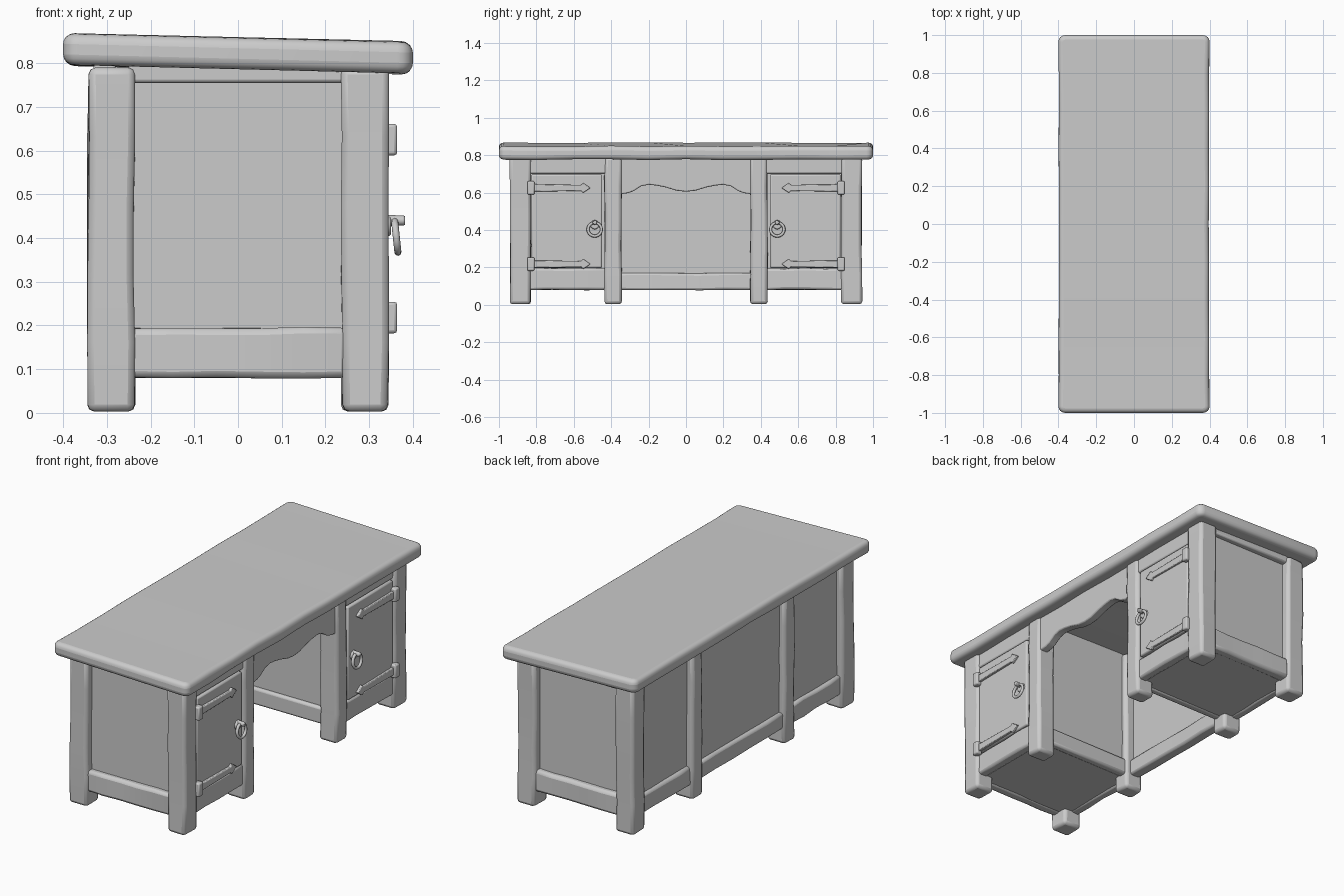
import bpy, bmesh, math, random
from mathutils import Vector, Matrix

random.seed(4)
cube = bpy.data.objects.get("Cube")
if cube:
    bpy.data.objects.remove(cube, do_unlink=True)

mat = bpy.data.materials.new("worn grey wood")
mat.use_nodes = True
GREY = (0.6, 0.6, 0.6, 1)
mat.diffuse_color = GREY
mat.node_tree.nodes["Principled BSDF"].inputs["Base Color"].default_value = GREY


def finish(name, bm, bevel=0.0, segments=2):
    """Turn a bmesh into a shaded object with softened edges."""
    bmesh.ops.recalc_face_normals(bm, faces=bm.faces)
    me = bpy.data.meshes.new(name)
    bm.to_mesh(me)
    bm.free()
    me.materials.append(mat)
    ob = bpy.data.objects.new(name, me)
    bpy.context.collection.objects.link(ob)
    if bevel:
        mod = ob.modifiers.new("soft edges", 'BEVEL')
        mod.width, mod.segments, mod.angle_limit = bevel, segments, math.radians(40)
    bpy.ops.object.select_all(action='DESELECT')
    ob.select_set(True)
    bpy.context.view_layer.objects.active = ob
    bpy.ops.object.shade_smooth_by_angle(angle=math.radians(40))
    return ob


def board(name, x, y, z, bevel=0.012, cuts=0, wear=0.0):
    """Box from ranges; optional cuts along its longest side are jittered as wear."""
    bm = bmesh.new()
    bmesh.ops.create_cube(bm, size=1)
    lo = Vector((x[0], y[0], z[0]))
    size = Vector((x[1], y[1], z[1])) - lo
    for v in bm.verts:
        v.co = Vector(lo[i] + size[i] * (v.co[i] + 0.5) for i in range(3))
    if cuts:
        axis = max(range(3), key=lambda i: size[i])
        for k in range(1, cuts + 1):
            point = lo.copy()
            point[axis] += size[axis] * k / (cuts + 1)
            normal = Vector(float(i == axis) for i in range(3))
            bmesh.ops.bisect_plane(bm, geom=bm.verts[:] + bm.edges[:] + bm.faces[:],
                                   plane_co=point, plane_no=normal)
        for v in bm.verts:
            v.co += Vector(0 if i == axis else random.uniform(-wear, wear) for i in range(3))
    return finish(name, bm, bevel)


# Table top: rounded slab, sloping a little towards the door side
bm = bmesh.new()
bmesh.ops.create_cube(bm, size=1)
for v in bm.verts:
    v.co = Vector((v.co.x * 0.8, v.co.y * 2, 0.822 + v.co.z * 0.072))
upright = [e for e in bm.edges if abs(e.verts[0].co.z - e.verts[1].co.z) > 0.01]
bmesh.ops.bevel(bm, geom=upright, offset=0.035, segments=4, profile=0.5, affect='EDGES')
for k in range(-4, 5):
    bmesh.ops.bisect_plane(bm, geom=bm.verts[:] + bm.edges[:] + bm.faces[:],
                           plane_co=(0, k * 0.2, 0), plane_no=(0, 1, 0))
for v in bm.verts:
    v.co.z -= v.co.x * 0.025
    if abs(v.co.y) < 0.9:
        v.co.x -= math.copysign(random.uniform(0, 0.005), v.co.x)
        v.co.z += random.uniform(-0.003, 0.003)
finish("table_top", bm, 0.024, 4)

# Eight chunky legs
for row, x in (("front", (0.237, 0.343)), ("back", (-0.343, -0.237))):
    for side, s in (("left", 1), ("right", -1)):
        for place, near, far in (("outer", 0.83, 0.94), ("inner", 0.345, 0.435)):
            board(f"{row}_{side}_{place}_leg", x, sorted((s * near, s * far)),
                  (0.003, 0.79), 0.016, 4, 0.003)

# Two cupboards, mirrored across the knee space
for side, s in (("left", 1), ("right", -1)):
    def span(a, b):
        return sorted((s * a, s * b))

    board(f"{side}_end_panel", (-0.26, 0.26), span(0.87, 0.895), (0.1, 0.79), 0)
    board(f"{side}_end_rail", (-0.25, 0.25), span(0.87, 0.927), (0.08, 0.195), 0.015, 4, 0.003)
    board(f"{side}_end_top_rail", (-0.25, 0.25), span(0.87, 0.925), (0.755, 0.8), 0.008)
    board(f"{side}_inner_panel", (-0.3, 0.26), span(0.375, 0.4), (0.1, 0.79), 0)
    board(f"{side}_inner_rail", (-0.25, 0.25), span(0.355, 0.4), (0.08, 0.17), 0.012)
    board(f"{side}_cupboard_floor", (-0.32, 0.32), span(0.37, 0.9), (0.085, 0.11), 0)
    board(f"{side}_back_panel", (-0.31, -0.285), span(0.4, 0.87), (0.1, 0.79), 0)
    board(f"{side}_back_rail", (-0.33, -0.28), span(0.42, 0.85), (0.08, 0.18), 0.012, 3, 0.003)
    board(f"{side}_back_top_rail", (-0.33, -0.28), span(0.42, 0.85), (0.755, 0.8), 0.008)

    # Door with its frame
    board(f"{side}_front_bottom_rail", (0.28, 0.332), span(0.42, 0.85), (0.08, 0.195),
          0.012, 3, 0.003)
    board(f"{side}_front_top_rail", (0.28, 0.332), span(0.42, 0.85), (0.7, 0.79), 0.01)
    board(f"{side}_door", (0.29, 0.338), span(0.448, 0.827), (0.198, 0.697), 0.008)

    # Strap hinges: tapered strap, pointed tip and knuckle
    for level, z in (("lower", 0.218), ("upper", 0.625)):
        bm = bmesh.new()
        outline = [(0.83, 0.02), (0.56, 0.016), (0.55, 0.027), (0.51, 0)]
        outline += [(y, -h) for y, h in outline[2::-1]]
        face = bm.faces.new([bm.verts.new((0.335, s * y, z + h)) for y, h in outline])
        ext = bmesh.ops.extrude_face_region(bm, geom=[face])["geom"]
        bmesh.ops.translate(bm, vec=(0.017, 0, 0),
                            verts=[g for g in ext if isinstance(g, bmesh.types.BMVert)])
        finish(f"{side}_{level}_hinge_strap", bm, 0.004)
        board(f"{side}_{level}_hinge_knuckle", (0.33, 0.364), span(0.81, 0.848),
              (z - 0.036, z + 0.036), 0.007)

    # Ring pull on a round plate with a knob
    for part, radius, depth, x, z in (("pull_plate", 0.026, 0.016, 0.342, 0.428),
                                      ("pull_knob", 0.013, 0.045, 0.36, 0.44)):
        bm = bmesh.new()
        bmesh.ops.create_cone(bm, cap_ends=True, segments=12, radius1=radius,
                              radius2=radius * 0.85, depth=depth,
                              matrix=Matrix.Translation((x, s * 0.488, z))
                              @ Matrix.Rotation(math.pi / 2, 4, 'Y'))
        finish(f"{side}_{part}", bm, 0.004)
    bpy.ops.mesh.primitive_torus_add(major_radius=0.036, minor_radius=0.008, major_segments=24,
                                     minor_segments=8, location=(0.362, s * 0.488, 0.403),
                                     rotation=(0, math.radians(84), 0))
    ring = bpy.context.object
    ring.name = f"{side}_pull_ring"
    ring.data.materials.append(mat)
    bpy.ops.object.shade_smooth_by_angle(angle=math.radians(60))

# Scalloped apron over the knee space
bm = bmesh.new()
half = [(0, 0.605), (0.05, 0.61), (0.11, 0.628), (0.16, 0.638), (0.2, 0.642), (0.24, 0.634),
        (0.28, 0.608), (0.31, 0.597), (0.36, 0.59)]
lower = [(-y, z) for y, z in half[:0:-1]] + half
outline = lower + [(0.36, 0.79), (-0.36, 0.79)]
face = bm.faces.new([bm.verts.new((0.285, y, z)) for y, z in outline])
ext = bmesh.ops.extrude_face_region(bm, geom=[face])["geom"]
bmesh.ops.translate(bm, vec=(0.047, 0, 0),
                    verts=[g for g in ext if isinstance(g, bmesh.types.BMVert)])
finish("knee_apron", bm, 0.006)

# Back of the knee space
board("middle_back_panel", (-0.31, -0.285), (-0.38, 0.38), (0.1, 0.79), 0)
board("middle_back_rail", (-0.33, -0.265), (-0.36, 0.36), (0.08, 0.17), 0.012, 4, 0.003)
board("middle_back_top_rail", (-0.33, -0.28), (-0.36, 0.36), (0.755, 0.8), 0.008)
